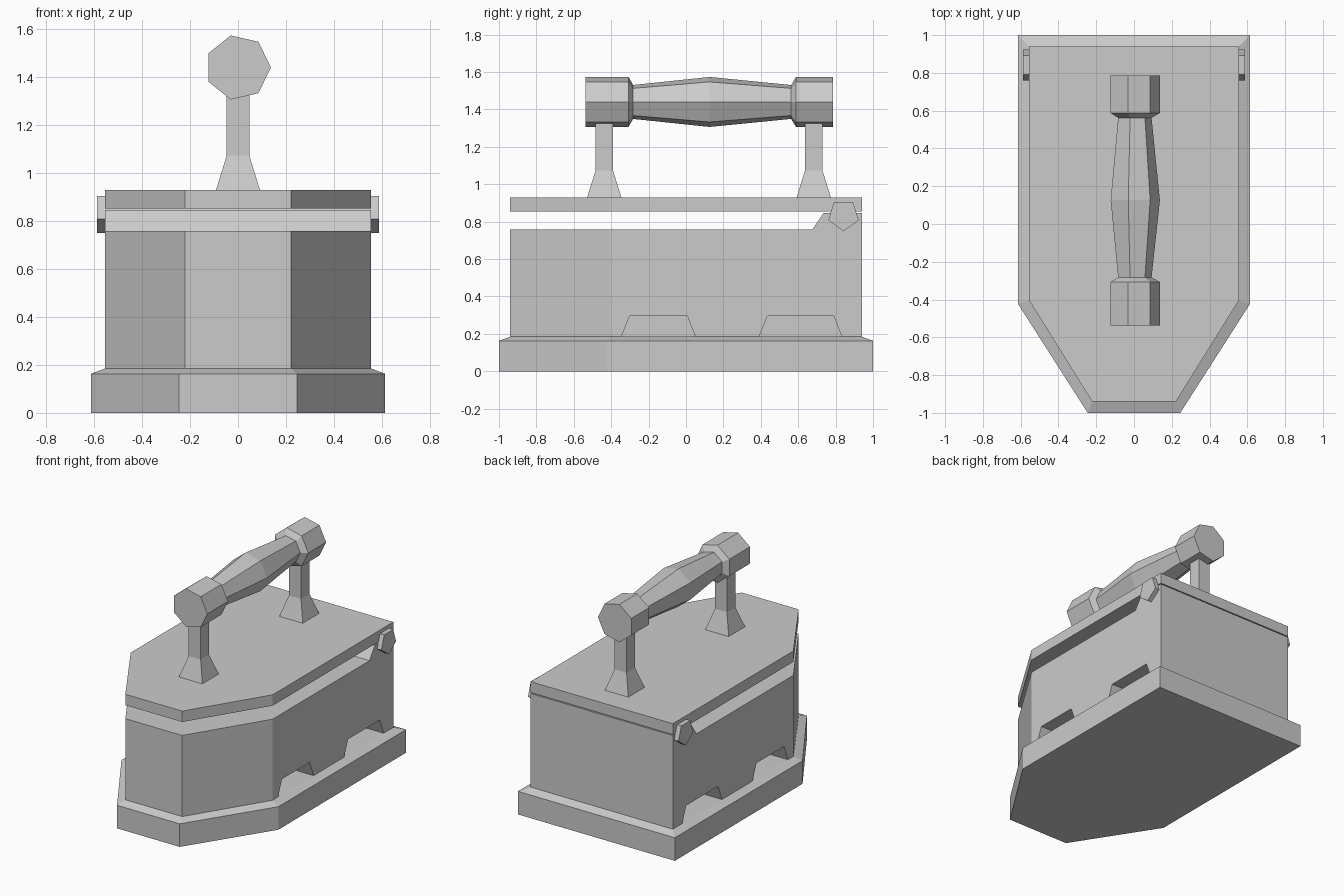
import bpy, bmesh, math

if "Cube" in bpy.data.objects:
    bpy.data.objects.remove(bpy.data.objects["Cube"])


def loft(name, rings):
    """Join equal-sized rings of points into a closed solid."""
    bm = bmesh.new()
    loops = [[bm.verts.new(p) for p in ring] for ring in rings]
    n = len(loops[0])
    for a, b in zip(loops, loops[1:]):
        for i in range(n):
            j = (i + 1) % n
            bm.faces.new((a[i], a[j], b[j], b[i]))
    bm.faces.new(loops[0][::-1])
    bm.faces.new(loops[-1])
    bmesh.ops.recalc_face_normals(bm, faces=bm.faces)
    mesh = bpy.data.meshes.new(name)
    bm.to_mesh(mesh)
    bm.free()
    obj = bpy.data.objects.new(name, mesh)
    bpy.context.collection.objects.link(obj)
    return obj


def plan(z, half, back, shoulder, nose, front):
    """Pointed sole outline at height z."""
    right = [(half, back, z), (half, shoulder, z), (nose, front, z)]
    return right + [(-x, y, z) for x, y, z in reversed(right)]


def side_prism(name, profile, x0, x1):
    """Extrude a (y, z) profile along x."""
    return loft(name, [[(x, y, z) for y, z in profile] for x in (x0, x1)])


def cut(target, cutter):
    cutter.hide_render = True
    mod = target.modifiers.new("cut", 'BOOLEAN')
    mod.operation = 'DIFFERENCE'
    mod.solver = 'EXACT'
    mod.object = cutter
    bpy.context.view_layer.objects.active = target
    bpy.ops.object.modifier_apply(modifier=mod.name)
    bpy.data.objects.remove(cutter, do_unlink=True)


OUTER = (0.613, 1.0, -0.425, 0.245, -1.0)
INNER = (0.555, 0.94, -0.405, 0.222, -0.94)

# Sole plate with sloped rim
loft("sole_plate", [plan(0, *OUTER), plan(0.163, *OUTER), plan(0.185, *INNER)])

# Body, lowered in front of the rear ledge
body = loft("body", [plan(0.185, *INNER), plan(0.846, *INNER)])
cut(body, side_prism("gap_cutter", [(-1.2, 0.758), (0.675, 0.758), (0.745, 0.86),
                                    (0.745, 1), (-1.2, 1)], -1, 1))

# Air vents along both sides
for y0, y1 in ((-0.345, 0.05), (0.392, 0.833)):
    for s in (-1, 1):
        vent = [(y0 - 0.014, 0.15), (y1 + 0.014, 0.15),
                (y1 - 0.043, 0.295), (y0 + 0.043, 0.295)]
        cut(body, side_prism("vent_cutter", vent, s * 0.37, s * 0.7))

# Lid
loft("lid", [plan(0.853, *INNER), plan(0.93, *INNER)])

# Five-sided hinge pin
pin = [(0.842 + 0.086 * math.sin(math.radians(a)), 0.835 - 0.086 * math.cos(math.radians(a)))
       for a in range(0, 360, 72)]
side_prism("hinge_pin", pin, -0.588, 0.588)

# Handle posts with flared feet
for name, y in (("front_post", -0.437), ("rear_post", 0.683)):
    loft(name, [[(sx * r, y + sy * r, z) for sx, sy in ((-1, -1), (1, -1), (1, 1), (-1, 1))]
                for r, z in ((0.093, 0.925), (0.047, 1.073), (0.047, 1.38))])

# Seven-sided turned handle
profile = [(-0.538, 0.137), (-0.307, 0.137), (-0.283, 0.093), (0.126, 0.137),
           (0.562, 0.093), (0.588, 0.137), (0.787, 0.137)]
loft("handle", [[(r * math.cos(k * math.tau / 7), y, 1.44 + r * math.sin(k * math.tau / 7))
                 for k in range(7)] for y, r in profile])
